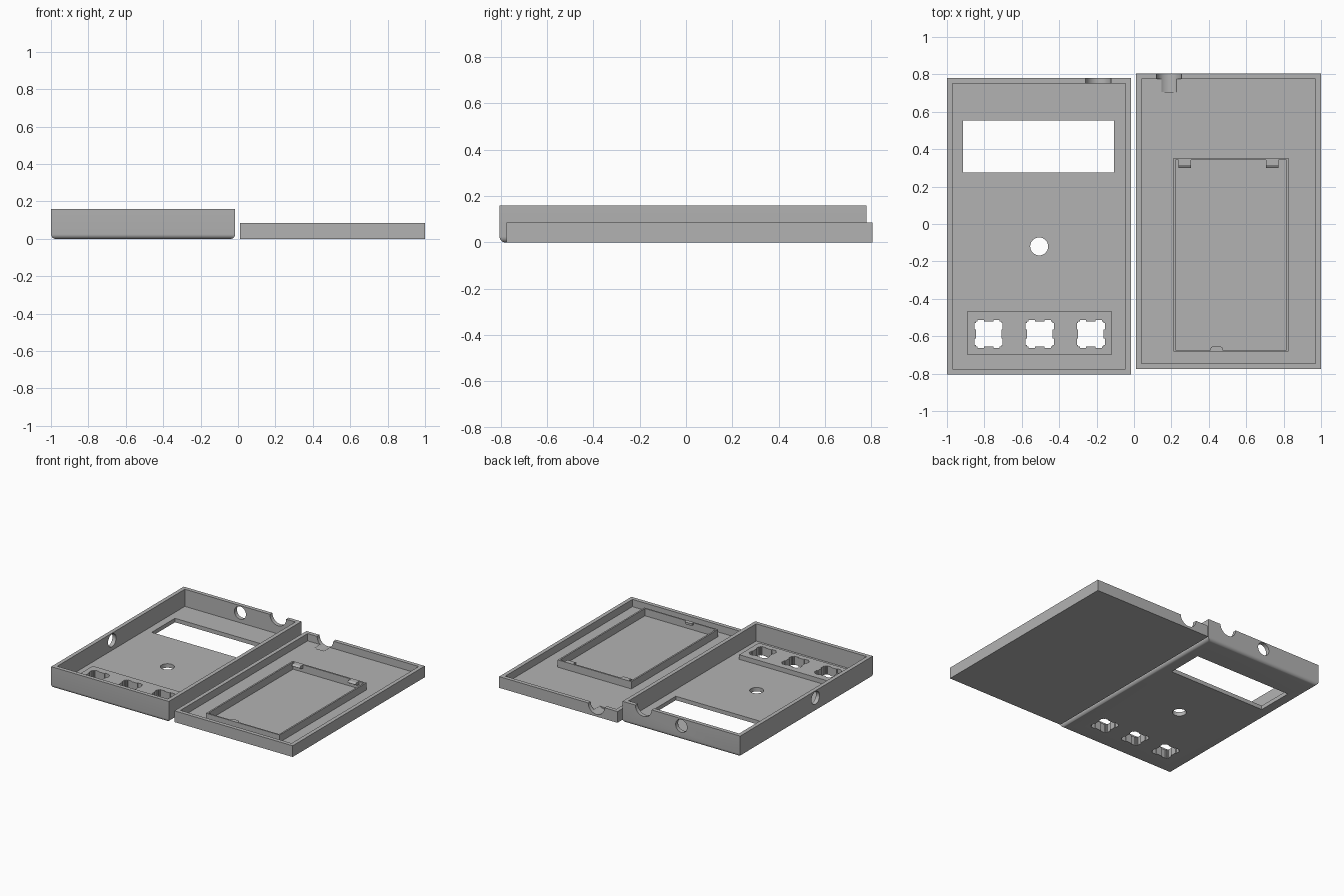
import bpy, bmesh, math
from mathutils import Matrix, Vector

old = bpy.data.objects.get("Cube")
if old:
    bpy.data.objects.remove(old, do_unlink=True)

grey = bpy.data.materials.new("plain_grey")
grey.use_nodes = True
GREY = (0.45, 0.45, 0.45, 1)
grey.diffuse_color = GREY
grey.node_tree.nodes["Principled BSDF"].inputs["Base Color"].default_value = GREY


def finish(name, bm):
    bmesh.ops.recalc_face_normals(bm, faces=bm.faces)
    mesh = bpy.data.meshes.new(name)
    bm.to_mesh(mesh)
    bm.free()
    mesh.materials.append(grey)
    ob = bpy.data.objects.new(name, mesh)
    bpy.context.collection.objects.link(ob)
    return ob


def box(name, x, y, z, round_bottom=0):
    """Box from (low, high) pairs, optionally with rounded bottom edges."""
    bm = bmesh.new()
    bmesh.ops.create_cube(bm, size=1)
    size = [p[1] - p[0] for p in (x, y, z)]
    mid = [(p[0] + p[1]) / 2 for p in (x, y, z)]
    bmesh.ops.transform(bm, matrix=Matrix.Translation(mid) @ Matrix.Diagonal((*size, 1)), verts=bm.verts)
    if round_bottom:
        edges = [e for e in bm.edges if all(v.co.z < z[0] + 1e-4 for v in e.verts)]
        bmesh.ops.bevel(bm, geom=edges, offset=round_bottom, segments=6, profile=0.5, affect='EDGES')
    return finish(name, bm)


def rod(name, centre, radius, length, axis):
    bm = bmesh.new()
    bmesh.ops.create_cone(bm, cap_ends=True, segments=40, radius1=radius, radius2=radius, depth=length)
    turn = Vector((0, 0, 1)).rotation_difference(Vector(axis)).to_matrix().to_4x4()
    bmesh.ops.transform(bm, matrix=Matrix.Translation(centre) @ turn, verts=bm.verts)
    return finish(name, bm)


def prism(name, points, axis, low, high):
    """Extrude a profile: (y, z) points along x, or (x, y) points along z."""
    bm = bmesh.new()
    place = (lambda p: (low, *p)) if axis == 'X' else (lambda p: (*p, low))
    face = bm.faces.new([bm.verts.new(place(p)) for p in points])
    moved = bmesh.ops.extrude_face_region(bm, geom=[face])["geom"]
    step = Vector((high - low, 0, 0)) if axis == 'X' else Vector((0, 0, high - low))
    bmesh.ops.translate(bm, vec=step, verts=[g for g in moved if isinstance(g, bmesh.types.BMVert)])
    return finish(name, bm)


def cut(ob, cutter, keep=False):
    mod = ob.modifiers.new("cut", 'BOOLEAN')
    mod.operation, mod.solver, mod.object = 'DIFFERENCE', 'EXACT', cutter
    bpy.context.view_layer.objects.active = ob
    bpy.ops.object.modifier_apply(modifier=mod.name)
    if not keep:
        bpy.data.objects.remove(cutter, do_unlink=True)


FLOOR, WALL, ABOVE = 0.03, 0.03, 0.4

# Deep tray with rounded bottom edges
bx, by, body_top = (-1, -0.015), (-0.805, 0.78), 0.16
body = box("front_shell", bx, by, (0, body_top), 0.025)
cut(body, box("cavity", (bx[0] + WALL, bx[1] - WALL), (by[0] + WALL, by[1] - WALL), (FLOOR, ABOVE)))

# Display window, floor hole, wall holes and cable notch
cut(body, box("window", (-0.915, -0.107), (0.275, 0.553), (-0.1, 0.1)))
cut(body, rod("floor_hole", (-0.507, -0.12, 0), 0.048, 0.2, (0, 0, 1)))
cut(body, rod("side_hole", (-1, -0.12, 0.105), 0.048, 0.2, (1, 0, 0)))
cut(body, rod("back_hole", (-0.507, 0.78, 0.105), 0.048, 0.2, (0, 1, 0)))
cut(body, rod("cable_notch", (-0.19, 0.78, body_top), 0.068, 0.2, (0, 1, 0)))

# Raised button plate with three notched square openings
plate = box("button_plate", (-0.89, -0.12), (-0.7, -0.465), (FLOOR - 0.005, 0.065))
for cx in (-0.777, -0.504, -0.231):
    cy = -0.588
    sizes = [(0, 0, 0.068, 0.068)]
    for side in (-1, 1):
        sizes += [(0, side * 0.042, 0.075, 0.017), (side * 0.042, 0, 0.017, 0.075)]
    for dx, dy, hx, hy in sizes:
        c = box("opening", (cx + dx - hx, cx + dx + hx), (cy + dy - hy, cy + dy + hy), (-0.1, 0.2))
        cut(body, c, keep=True)
        cut(plate, c)

# Shallow tray with matching cable notch
lx, ly, lid_top = (0.01, 1), (-0.775, 0.805), 0.085
lid = box("back_shell", lx, ly, (0, lid_top))
cut(lid, box("cavity", (lx[0] + WALL, lx[1] - WALL), (ly[0] + WALL, ly[1] - WALL), (FLOOR, ABOVE)))
cut(lid, rod("cable_notch", (0.187, 0.805, lid_top), 0.068, 0.2, (0, 1, 0)))

# Thin walled frame on the shallow tray
frame = box("holder_frame", (0.21, 0.827), (-0.683, 0.353), (FLOOR - 0.005, lid_top))
cut(frame, box("frame_cavity", (0.222, 0.815), (-0.673, 0.341), (-0.1, ABOVE)))

# Wedge clips on the rear frame wall, tab on the front one
clips = [prism("rear_clip_" + n, [(0.345, 0.085), (0.315, 0.085), (0.3, 0.075), (0.315, 0.065), (0.345, 0.055)],
               'X', x, x + 0.067)
         for n, x in (("right", 0.238), ("left", 0.705))]
tab = prism("front_tab", [(0.408, -0.675), (0.475, -0.675), (0.472, -0.66), (0.46, -0.652),
                          (0.423, -0.652), (0.411, -0.66)], 'Z', 0.07, lid_top)

# Smooth the round parts, keep the edges sharp
bpy.ops.object.select_all(action='DESELECT')
for ob in (body, plate, lid, frame, tab, *clips):
    ob.select_set(True)
bpy.context.view_layer.objects.active = body
bpy.ops.object.shade_smooth_by_angle(angle=math.radians(30))
